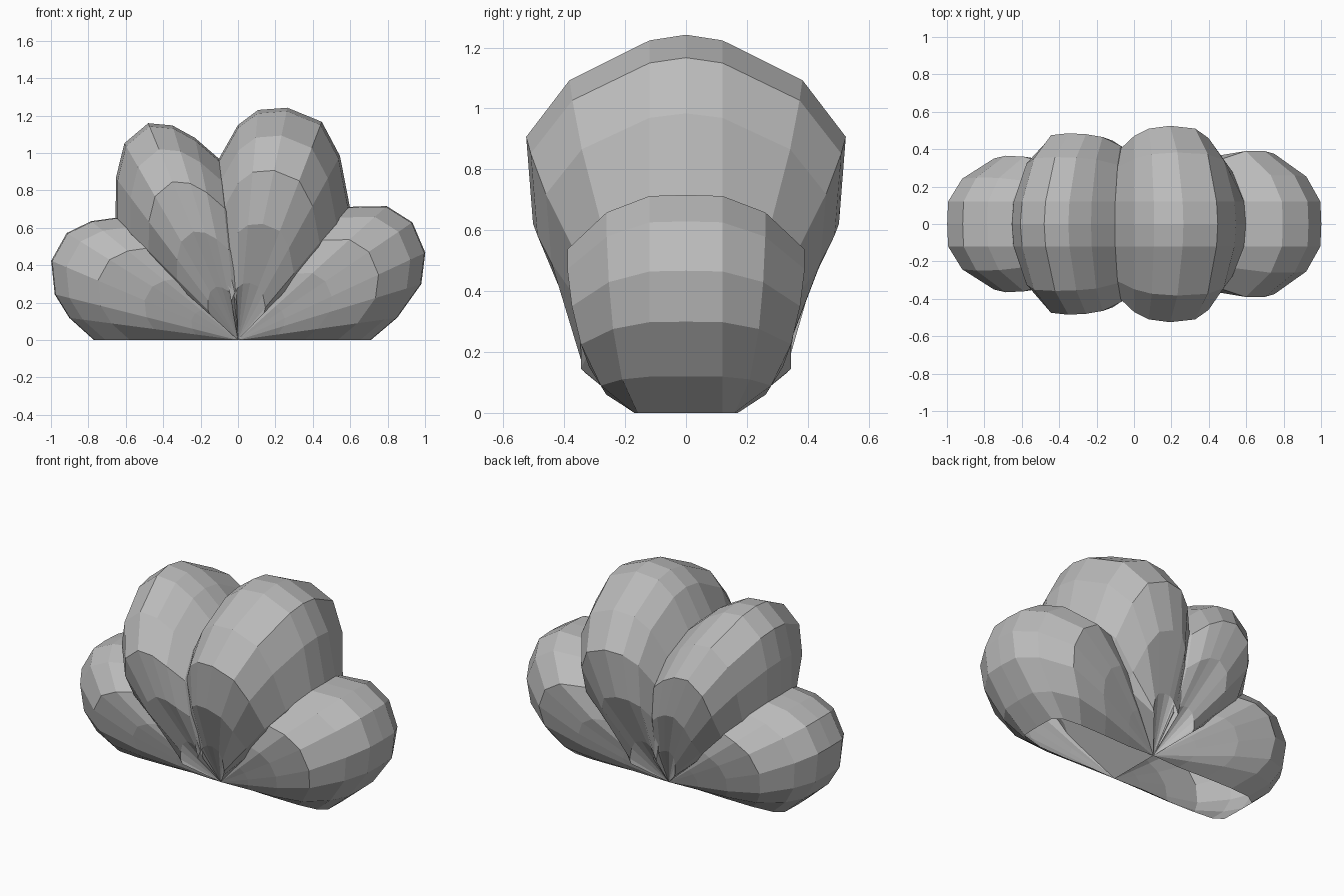
import bpy
import bmesh
from math import cos, sin, radians

cube = bpy.data.objects.get("Cube")
if cube:
    bpy.data.objects.remove(cube, do_unlink=True)

# Single flat colour
grey = bpy.data.materials.new("plain_grey")
grey.use_nodes = True
grey_value = (0.5, 0.5, 0.5, 1)
grey.diffuse_color = grey_value
grey.node_tree.nodes["Principled BSDF"].inputs["Base Color"].default_value = grey_value

HINGE = 0.17    # half depth of the shared hinge line at the origin
RIB = 0.12      # half depth of the flat band along the outer rim

# Front half of a rib beyond its root: (share of its reach, share of its depth)
TALL_PROFILE = [(0.5, 0.94), (0.73, 1), (0.88, 0.62)]
LOW_PROFILE = [(0.25, 0.5), (0.5, 0.86), (0.75, 1), (0.92, 0.46)]


def rib_points(angle, reach, depth, profile, root, rim):
    """Points of one rib, from the front hinge over the rim to the back hinge."""
    half = [(0, HINGE)]
    if root:
        half.append((reach * 0.245, root))
    half += [(reach * r, 0.15 + (depth - 0.15) * d) for r, d in profile]
    half.append((reach * rim, RIB))
    outline = [(r, -y) for r, y in half] + [(reach, 0)]
    outline += [(r, y) for r, y in reversed(half)]
    a = radians(angle)
    return [(r * cos(a), y, r * sin(a)) for r, y in outline]


def make_lobe(name, ribs, profile, root=0, rim=0.985, capped=False):
    """Skin a fan of ribs (angle, reach, depth) into a faceted lobe."""
    bm = bmesh.new()
    rows = [[bm.verts.new(p) for p in rib_points(*rib, profile, root, rim)]
            for rib in ribs]
    for lower, upper in zip(rows, rows[1:]):
        for i in range(len(lower) - 1):
            bm.faces.new((lower[i], lower[i + 1], upper[i + 1], upper[i]))
    if capped:
        bm.faces.new(rows[0][::-1])
        bm.faces.new(rows[-1])
    bmesh.ops.remove_doubles(bm, verts=bm.verts, dist=0.0005)
    bmesh.ops.recalc_face_normals(bm, faces=bm.faces)
    mesh = bpy.data.meshes.new(name)
    bm.to_mesh(mesh)
    bm.free()
    mesh.materials.append(grey)
    lobe = bpy.data.objects.new(name, mesh)
    bpy.context.collection.objects.link(lobe)


# Low lobe on the left side, open along the ground
make_lobe("left_low_lobe", [
    (0, 0.71, 0.17), (8, 0.86, 0.28), (17, 1.025, 0.345), (25, 1.105, 0.375),
    (34, 1.125, 0.39), (42, 1.07, 0.39), (50, 0.93, 0.34), (54, 0.82, 0.26)],
    LOW_PROFILE, rim=0.995)

# Tall lobe leaning left, with a blunt wide root
make_lobe("left_tall_lobe", [
    (46, 0.82, 0.28), (50, 0.93, 0.36), (61, 1.125, 0.46), (69, 1.25, 0.51),
    (78, 1.27, 0.525), (85, 1.235, 0.51), (90, 1.15, 0.47), (96, 0.975, 0.4),
    (100, 0.85, 0.37)],
    TALL_PROFILE, root=0.345, capped=True)

# Tall lobe leaning right, with a blunt wide root
make_lobe("right_tall_lobe", [
    (92, 0.85, 0.37), (96, 0.975, 0.42), (102, 1.105, 0.465), (107, 1.2, 0.48),
    (112.5, 1.255, 0.485), (120, 1.215, 0.475), (127, 1.085, 0.43),
    (135, 0.925, 0.34), (138, 0.82, 0.28)],
    TALL_PROFILE, root=0.335, capped=True)

# Low lobe on the right side, open along the ground
make_lobe("right_low_lobe", [
    (131, 0.82, 0.26), (135, 0.925, 0.33), (141, 1.01, 0.36),
    (148, 1.08, 0.365), (157, 1.085, 0.35), (166, 1.01, 0.32),
    (172.5, 0.91, 0.27), (180, 0.77, 0.17)],
    LOW_PROFILE, rim=0.995)
